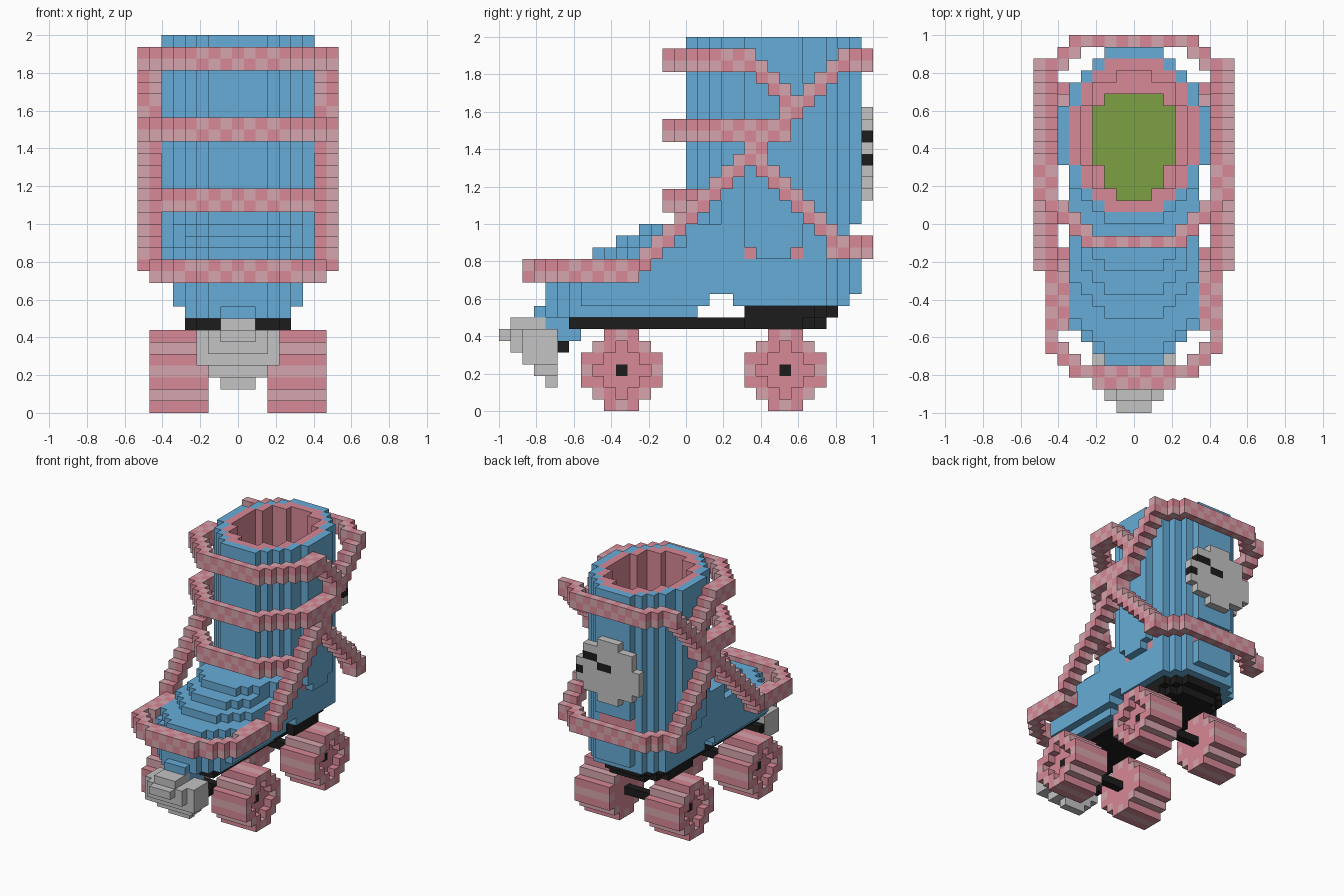
import bpy
import bmesh

UNIT = 1 / 16          # edge of one block
taken = {}             # every block in the model: (i, j, k) -> material
parts = {}             # part name -> its blocks

old = bpy.data.objects.get("Cube")
if old:
    bpy.data.objects.remove(old, do_unlink=True)


# Colours
def linear(value):
    c = value / 255
    return c / 12.92 if c < 0.04 else ((c + 0.055) / 1.055) ** 2.4


COLOURS = {
    "blue leather": (103, 172, 215),
    "rose": (215, 137, 151),
    "pale rose": (214, 165, 173),
    "steel grey": (195, 195, 195),
    "black rubber": (28, 28, 28),
    "green insole": (124, 160, 67),
}
materials = {}
for name, rgb in COLOURS.items():
    mat = bpy.data.materials.new(name)
    mat.use_nodes = True
    colour = [linear(c) for c in rgb] + [1.0]
    mat.diffuse_color = colour
    mat.node_tree.nodes["Principled BSDF"].inputs["Base Color"].default_value = colour
    materials[name] = mat
SLOTS = list(COLOURS)
BLUE, ROSE, PALE, GREY, BLACK, GREEN = SLOTS


# Block helpers
def put(part, i, j, k, colour):
    if (i, j, k) not in taken:
        taken[i, j, k] = colour
        parts.setdefault(part, []).append((i, j, k))


def row(part, half, j, k, colour):
    """A centred row of blocks reaching half to each side."""
    for i in range(-half, half + 1):
        put(part, i, j, k, colour)


def oval(i, j, a, b):
    return (i / a) ** 2 + ((j - 23) / b) ** 2 <= 1


def build(part, cells):
    """Mesh of the exposed block faces of one part."""
    bm = bmesh.new()
    corners = {}

    def vert(p):
        if p not in corners:
            i, j, k = p
            corners[p] = bm.verts.new(((i - 0.5) * UNIT, j * UNIT - 1, k * UNIT))
        return corners[p]

    for cell in cells:
        for axis in range(3):
            u, v = (axis + 1) % 3, (axis + 2) % 3
            for side in (0, 1):
                near = list(cell)
                near[axis] += 2 * side - 1
                if tuple(near) in taken:
                    continue
                loop = []
                for du, dv in ((0, 0), (1, 0), (1, 1), (0, 1)):
                    p = list(cell)
                    p[axis] += side
                    p[u] += du
                    p[v] += dv
                    loop.append(vert(tuple(p)))
                if not side:
                    loop.reverse()
                face = bm.faces.new(loop)
                face.material_index = SLOTS.index(taken[cell])
    mesh = bpy.data.meshes.new(part)
    bm.to_mesh(mesh)
    bm.free()
    for name in SLOTS:
        mesh.materials.append(materials[name])
    bpy.context.collection.objects.link(bpy.data.objects.new(part, mesh))


# Lining and insole, with the open shaft inside them
hollow = set()
for k in range(10, 32):
    for j in range(16, 31):
        for i in range(-6, 7):
            deep = 18 <= j <= 26 and abs(i) <= min(3, (j - 15) // 2, 28 - j)
            if k == 10 and deep:
                put("insole", i, j, k, GREEN)
            elif (k < 13 and deep) or (k >= 13 and oval(i, j, 4.5, 5.5)):
                hollow.add((i, j, k))
            elif k > 10 and oval(i, j, 5.5, 6.5) and (k >= 13 or oval(i, j, 4.5, 5.5)):
                put("lining", i, j, k, ROSE)

# Shaft, narrower below the ankle
for k in range(9, 32):
    for j in range(16, 31):
        if (j == 30 and (k == 9 or 13 <= k <= 15)) or (k == 9 and j < 20):
            continue
        full = k >= 14 or (k == 13 and 22 <= j <= 24)
        for i in range(-6, 7):
            if abs(i) <= (6 if full else 5) and oval(i, j, 6.5, 7.5):
                if (i, j, k) not in hollow:
                    put("shaft", i, j, k, BLUE)

# Foot: rounded layers stepping up towards the shaft
NOSE = {9: 4, 10: 4, 11: 4, 12: 5, 13: 8, 14: 10, 15: 12}
for k, nose in NOSE.items():
    for j in range(nose, 24):
        if k == 9 and j in (18, 19):
            continue
        half = min(5 if k < 14 or j > 15 else 4, 2 + j - nose)
        for i in range(-half, half + 1):
            if (i, j, k) not in hollow:
                put("foot", i, j, k, BLUE)
for j in range(3, 17):
    row("foot", min(4, j - 2), j, 8, BLUE)
for j, k in ((4, 7), (5, 7), (5, 6), (6, 6)):
    row("toe_mount", 1, j, k, BLUE)
row("toe_bolt", 3, 5, 5, BLACK)

# Sole plate and heel block, rounded at the back
for j in range(6, 28):
    row("sole", 3 if j < 21 else min(4, 29 - j), j, 7, BLACK)
for j in range(21, 29):
    row("heel", min(4, 30 - j), j, 8, BLACK)

# Toe stop
for k, (first, last, half) in {2: (4, 4, 1), 3: (3, 4, 2), 4: (2, 4, 3),
                               5: (1, 4, 3), 6: (0, 4, 3), 7: (1, 3, 1)}.items():
    for j in range(first, last + 1):
        row("toe_stop", min(half, j + 1), j, k, GREY)

# Axles and wheels with striped treads and recessed hubs
for end, mid in (("front", 10), ("back", 24)):
    row(end + "_axle", 6, mid, 3, BLACK)
    for label, sign in (("left", 1), ("right", -1)):
        for out in range(3, 8):
            for dj in range(-3, 4):
                for dk in range(-3, 4):
                    reach = dj * dj + dk * dk
                    if reach > 10 or (out == 7 and reach <= 4):
                        continue
                    stripe = reach >= 8 and dj * dk % 4 == 0
                    put(f"{end}_{label}_wheel", sign * out, mid + dj, 3 + dk,
                        PALE if stripe else ROSE)

# Laces: distance from the middle at each step of the front, toe and back arcs
SHAFT_ARC = {14: (0, 4), 15: (4, 5), 16: (5, 6), 17: (6, 7),
             29: (6, 8), 30: (5, 6), 31: (0, 5)}
TOE_ARC = {2: (0, 3), 3: (0, 5), 4: (5, 6), 5: (6, 7), 6: (7, 7)}


def lace(part, j, k, span):
    for out in range(span[0], span[1] + 1):
        for i in (out, -out):
            put(part, i, j, k, PALE if (i + j + k) % 2 else ROSE)


def band(part, first, last, low, arc, sides=(7, 8)):
    for j in range(first, last + 1):
        for k in (low, low + 1):
            lace(part, j, k, arc.get(j, sides))


band("toe_lace", 2, 11, 11, TOE_ARC, (6, 7))
band("low_lace", 14, 17, 17, SHAFT_ARC)
band("middle_lace", 14, 24, 23, SHAFT_ARC)
band("top_lace", 14, 21, 29, SHAFT_ARC)
band("back_top_lace", 29, 31, 29, SHAFT_ARC)
band("back_low_lace", 28, 31, 13, SHAFT_ARC)
for step in (0, 1):
    for j in range(12, 29):
        lace("rising_lace", j, j + step, (7, 8))
    for j in range(21, 26):
        lace("upper_cross_lace", j, 50 - j + step, (7, 8))
    for j in range(21, 29):
        lace("lower_cross_lace", j, 42 - j + step, (7, 8))

# Round badge on the back with dark marks
MARKS = {(2, 23), (3, 23), (4, 21), (0, 22), (1, 22)}
for k, half in enumerate((1, 3, 4, 4, 4, 3, 3, 1), start=18):
    for i in range(-half, half + 1):
        put("badge", i, 31, k, BLACK if (i, k) in MARKS else GREY)

for part, cells in parts.items():
    build(part, cells)
